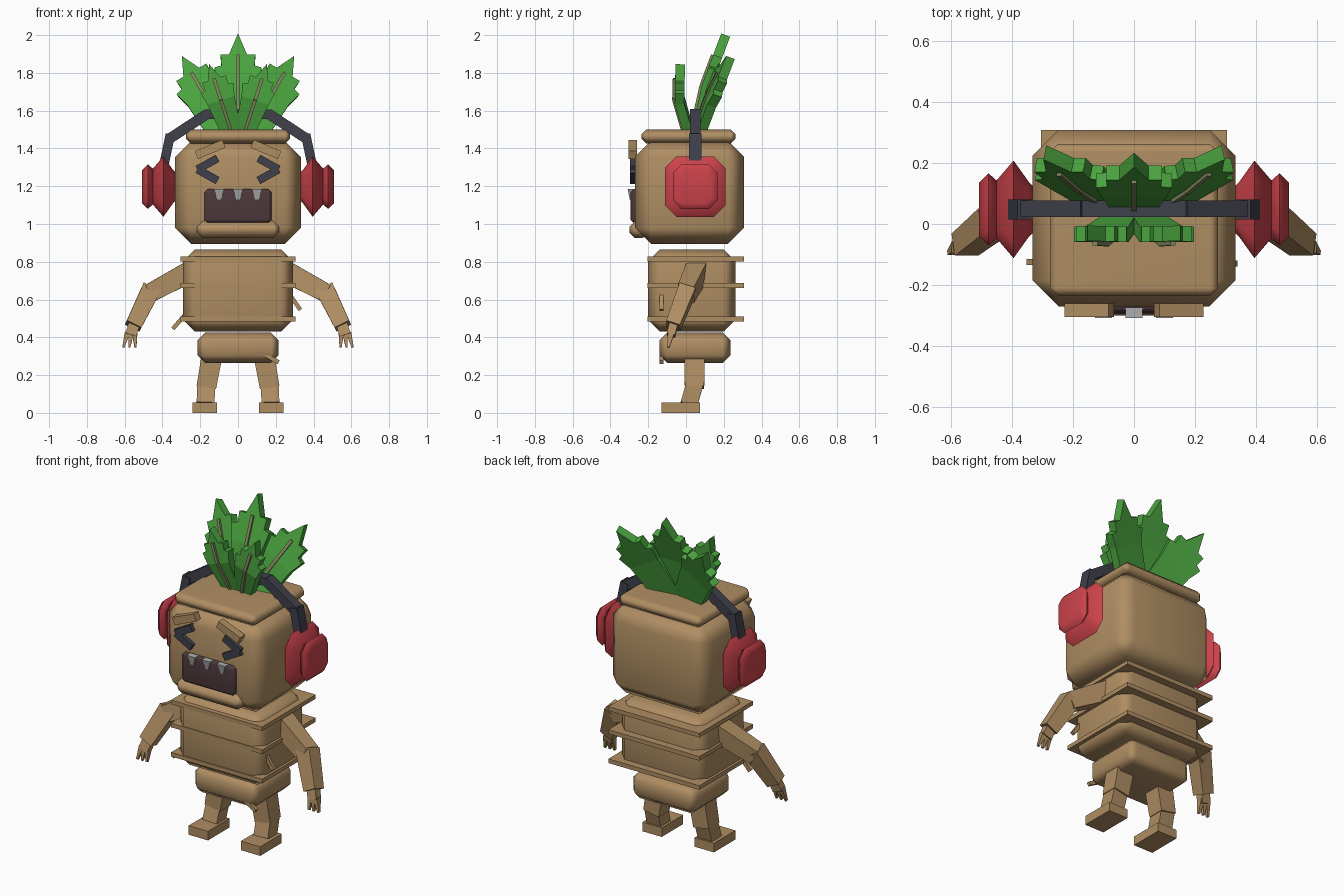
import bpy, bmesh, math
from mathutils import Vector

if "Cube" in bpy.data.objects:
    bpy.data.objects.remove(bpy.data.objects["Cube"])


def material(name, r, g, b):
    m = bpy.data.materials.new(name)
    m.diffuse_color = (r, g, b, 1)
    m.use_nodes = True
    m.node_tree.nodes["Principled BSDF"].inputs["Base Color"].default_value = m.diffuse_color
    return m


BROWN = material("root brown", 0.43, 0.27, 0.125)
GREEN = material("leaf green", 0.07, 0.37, 0.05)
OLIVE = material("rib olive", 0.22, 0.25, 0.11)
RED = material("cup red", 0.60, 0.055, 0.07)
DARK = material("dark grey", 0.05, 0.05, 0.07)
MOUTH = material("mouth maroon", 0.075, 0.04, 0.045)
TOOTH = material("tooth grey", 0.42, 0.42, 0.42)


def finish(name, bm, mat, smooth=False):
    bmesh.ops.recalc_face_normals(bm, faces=bm.faces[:])
    me = bpy.data.meshes.new(name)
    bm.to_mesh(me)
    bm.free()
    me.materials.append(mat)
    ob = bpy.data.objects.new(name, me)
    bpy.context.collection.objects.link(ob)
    if smooth:
        bpy.ops.object.select_all(action='DESELECT')
        ob.select_set(True)
        bpy.context.view_layer.objects.active = ob
        bpy.ops.object.shade_smooth_by_angle(angle=math.radians(50))
        wn = ob.modifiers.new("weighted normals", 'WEIGHTED_NORMAL')
        wn.keep_sharp = True
    return ob


def box(name, lo, hi, mat, bevel=0):
    """Axis-aligned box between two corners, optionally chamfered."""
    bm = bmesh.new()
    bmesh.ops.create_cube(bm, size=1)
    lo, hi = Vector(lo), Vector(hi)
    for v in bm.verts:
        v.co = Vector([(lo[i] + hi[i]) / 2 + v.co[i] * (hi[i] - lo[i]) for i in range(3)])
    if bevel:
        bmesh.ops.bevel(bm, geom=bm.edges[:], offset=bevel, segments=1, affect='EDGES')
    return finish(name, bm, mat, bevel > 0)


def bar(name, p, q, width, depth, mat, taper=1.0):
    """Square bar from p to q; depth runs along y, width across."""
    p, q = Vector(p), Vector(q)
    d = (q - p).normalized()
    s = Vector((0, 1, 0))
    s = (s - d * s.dot(d)).normalized()
    t = d.cross(s)
    bm = bmesh.new()
    rings = []
    for c, k in ((p, 1), (q, taper)):
        rings.append([bm.verts.new(c + t * (i * width * k / 2) + s * (j * depth * k / 2))
                      for i, j in ((-1, -1), (1, -1), (1, 1), (-1, 1))])
    loft(bm, rings)
    return finish(name, bm, mat)


def loft(bm, rings):
    n = len(rings[0])
    for a, b in zip(rings, rings[1:]):
        for i in range(n):
            bm.faces.new((a[i], a[(i + 1) % n], b[(i + 1) % n], b[i]))
    bm.faces.new(rings[0])
    bm.faces.new(rings[-1])


def cup(name, side, profile, cy, cz):
    """Chamfered-square rings stacked along x."""
    bm = bmesh.new()
    rings = []
    for x, h in profile:
        c = h * 0.62
        pts = ((h, c), (c, h), (-c, h), (-h, c), (-h, -c), (-c, -h), (c, -h), (h, -c))
        rings.append([bm.verts.new((side * x, cy + a, cz + b)) for a, b in pts])
    loft(bm, rings)
    return finish(name, bm, RED, True)


def leaf(name, base, angle, length, ymid, ytip, k, root):
    """Serrated leaf bent once at half length, with a rib on its front."""
    a = math.radians(angle)

    def place(u, v, dy=0):
        y = ymid * v * 2 if v <= 0.5 else ymid + (ytip - ymid) * (v - 0.5) * 2
        z = v * length
        return Vector((base[0] + u * math.cos(a) + z * math.sin(a), base[1] + y + dy,
                       base[2] + z * math.cos(a) - u * math.sin(a)))

    edge = [(0.105, 0.5), (0.125, 0.66), (0.088, 0.68), (0.092, 0.79), (0.048, 0.79)]
    outline = edge + [(0, 1)] + [(-u, v) for u, v in reversed(edge)]
    bm = bmesh.new()
    top = [bm.verts.new(place(u * k, v)) for u, v in outline]
    low = [bm.verts.new(place(u, 0)) for u in (-root, root)]
    bm.faces.new(top)
    bm.faces.new((top[-1], low[0], low[1], top[0]))
    ob = finish(name, bm, GREEN)
    so = ob.modifiers.new("thickness", 'SOLIDIFY')
    so.thickness = 0.05
    so.offset = 0
    for i, (v0, v1) in enumerate(((0.05, 0.5), (0.5, 0.8))):
        bar(f"{name}_rib_{i}", place(0, v0, -0.028), place(0, v1, -0.028), 0.018, 0.02, OLIVE)


# Head with lid
box("head", (-0.333, -0.27, 0.895), (0.333, 0.308, 1.44), BROWN, 0.085)
box("head_lid", (-0.275, -0.235, 1.425), (0.275, 0.262, 1.5), BROWN, 0.025)

# Torso, ring plates and hips
box("torso", (-0.29, -0.2, 0.43), (0.29, 0.262, 0.865), BROWN, 0.062)
for i, z in enumerate((0.485, 0.662, 0.802)):
    box(f"torso_plate_{i}", (-0.305, -0.205, z), (0.305, 0.308, z + 0.025), BROWN)
box("hips", (-0.215, -0.14, 0.265), (0.215, 0.235, 0.425), BROWN, 0.04)

# Face: mouth, lower lip, teeth
box("mouth", (-0.178, -0.294, 1.005), (0.178, -0.22, 1.185), MOUTH, 0.018)
box("lower_lip", (-0.217, -0.3, 0.925), (0.217, -0.2, 1.015), BROWN, 0.03)
for x in (-0.1, 0, 0.1):
    bar("tooth", (x, -0.292, 1.185), (x, -0.292, 1.13), 0.056, 0.034, TOOTH, 0.35)

for s, side in ((-1, "left"), (1, "right")):
    # Squeezed eye strokes and brow
    for z in (1.348, 1.23):
        bar(f"{side}_eye_stroke", (s * 0.108, -0.278, z), (s * 0.215, -0.278, 1.289),
            0.042, 0.035, DARK)
    bar(f"{side}_brow", (s * 0.22, -0.283, 1.365), (s * 0.075, -0.283, 1.425),
        0.045, 0.045, BROWN)

    # Headphone cups and band
    cup(f"{side}_cup", s, [(0.325, 0.07), (0.345, 0.09), (0.395, 0.16), (0.455, 0.09)], 0.048, 1.198)
    cup(f"{side}_cup_cover", s, [(0.44, 0.085), (0.477, 0.118), (0.508, 0.088)], 0.048, 1.198)
    bar(f"{side}_band_lower", (s * 0.395, 0.048, 1.3), (s * 0.358, 0.048, 1.475), 0.05, 0.066, DARK)
    bar(f"{side}_band_upper", (s * 0.358, 0.05, 1.455), (s * 0.16, 0.05, 1.585), 0.055, 0.055, DARK)

    # Arms and fingers
    bar(f"{side}_upper_arm", (s * 0.24, 0.06, 0.755), (s * 0.475, 0.0, 0.63), 0.115, 0.105, BROWN, 0.85)
    bar(f"{side}_forearm", (s * 0.46, 0.008, 0.655), (s * 0.555, -0.068, 0.46), 0.1, 0.09, BROWN, 0.85)
    bar(f"{side}_palm", (s * 0.55, -0.065, 0.47), (s * 0.568, -0.08, 0.41), 0.06, 0.045, BROWN)
    for dx in (-0.032, 0, 0.032):
        bar(f"{side}_finger", (s * (0.566 + dx * 0.6), -0.078, 0.425),
            (s * (0.575 + dx), -0.095, 0.347), 0.028, 0.035, BROWN, 0.4)

    # Legs and feet
    bar(f"{side}_thigh", (s * 0.138, 0.045, 0.3), (s * 0.168, 0.045, 0.135), 0.11, 0.108, BROWN, 0.95)
    bar(f"{side}_shin", (s * 0.168, 0.047, 0.155), (s * 0.172, 0.015, 0.045), 0.095, 0.09, BROWN)
    box(f"{side}_foot", (s * 0.175 - 0.065, -0.13, 0), (s * 0.175 + 0.065, 0.075, 0.055), BROWN)

    # Outer back leaf and front leaf
    leaf(f"{side}_back_leaf", (s * 0.055, 0.06, 1.47), s * 30, 0.475, 0.075, 0.175, 1.0, 0.09)
    leaf(f"{side}_front_leaf", (s * 0.03, 0.02, 1.47), s * 18, 0.395, -0.055, -0.05, 0.72, 0.05)

# Headband top and centre leaf
bar("band_top", (-0.17, 0.05, 1.58), (0.17, 0.05, 1.58), 0.05, 0.055, DARK)
leaf("centre_back_leaf", (0, 0.05, 1.47), 0, 0.53, 0.06, 0.16, 1.0, 0.06)

# Small rootlets
bar("left_rootlet", (-0.28, -0.125, 0.52), (-0.345, -0.125, 0.445), 0.022, 0.02, BROWN)
bar("right_rootlet", (0.265, -0.13, 0.64), (0.33, -0.13, 0.545), 0.022, 0.02, BROWN)
bar("hip_rootlet", (0.13, -0.13, 0.315), (0.215, -0.13, 0.268), 0.022, 0.02, BROWN)
